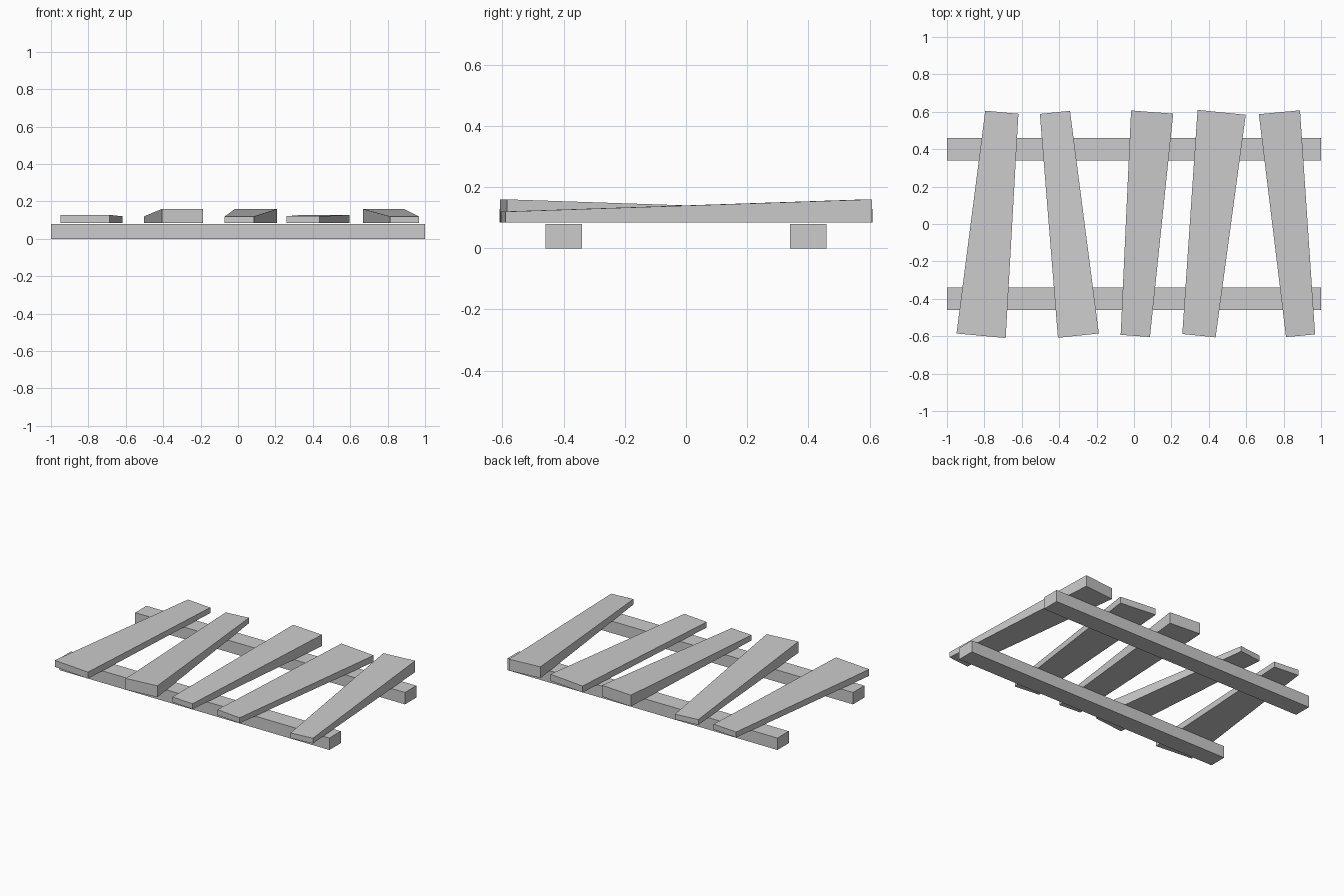
import bpy, bmesh
from math import radians
from mathutils import Matrix

if "Cube" in bpy.data.objects:
    bpy.data.objects.remove(bpy.data.objects["Cube"])


def finish(bm, name, location, angle=0.0):
    mesh = bpy.data.meshes.new(name)
    bmesh.ops.recalc_face_normals(bm, faces=bm.faces)
    bm.to_mesh(mesh)
    bm.free()
    obj = bpy.data.objects.new(name, mesh)
    obj.location = location
    obj.rotation_euler.z = radians(angle)
    bpy.context.collection.objects.link(obj)
    return obj


def rail(name, y):
    bm = bmesh.new()
    bmesh.ops.create_cube(bm, size=1, matrix=Matrix.Diagonal((2, 0.12, 0.08, 1)))
    finish(bm, name, (0, y, 0.04))


def plank(name, x, angle, front, back, length=1.2, bottom=0.084):
    """front and back are (width, top height) of each end of the tapered board."""
    bm = bmesh.new()
    bmesh.ops.create_cube(bm, size=1)
    for v in bm.verts:
        width, top = front if v.co.y < 0 else back
        v.co.x *= width
        v.co.y *= length
        v.co.z = top if v.co.z > 0 else bottom
    finish(bm, name, (x, 0, 0), angle)


# Two supporting rails
rail("front_rail", -0.4)
rail("back_rail", 0.4)

# Five crooked, tapered planks laid across the rails
planks = [
    (-0.762, -5.3, (0.264, 0.128), (0.178, 0.121)),
    (-0.360, 6.0, (0.220, 0.160), (0.162, 0.120)),
    (0.052, -4.3, (0.157, 0.120), (0.226, 0.160)),
    (0.408, -5.8, (0.179, 0.121), (0.259, 0.128)),
    (0.834, 5.4, (0.156, 0.120), (0.221, 0.160)),
]
for i, (x, angle, front, back) in enumerate(planks, 1):
    plank(f"plank_{i}", x, angle, front, back)
